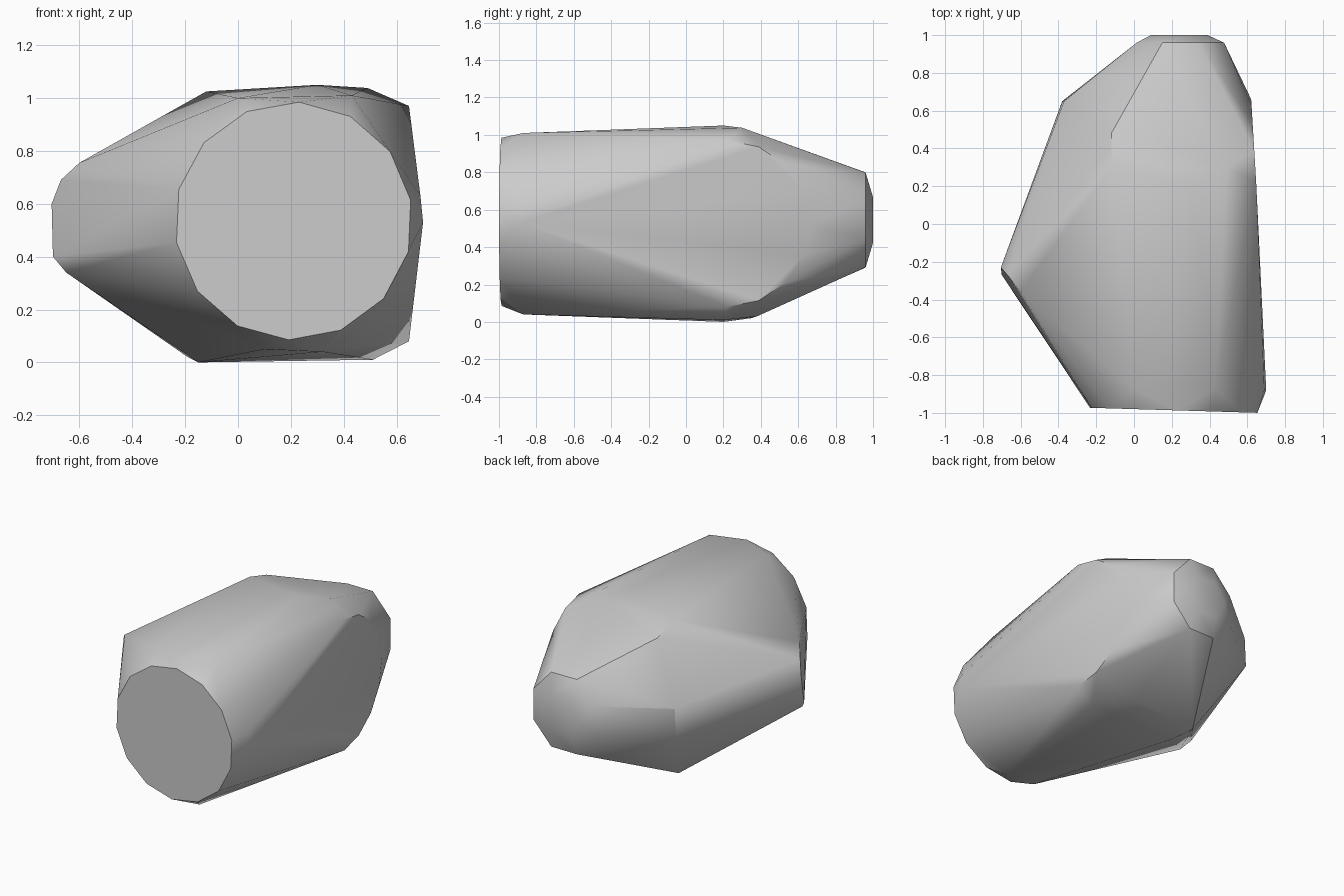
import bpy
import bmesh
from math import sin, cos, radians


def arc(centre, radii, start, end, count):
    """Evenly spaced points on an ellipse arc, as pairs of plane coordinates."""
    pairs = []
    for i in range(count):
        angle = radians(start + (end - start) * i / (count - 1))
        pairs.append((centre[0] + radii[0] * cos(angle),
                      centre[1] + radii[1] * sin(angle)))
    return pairs


def make_material(name, colour):
    material = bpy.data.materials.new(name)
    material.use_nodes = True
    material.diffuse_color = colour
    shader = material.node_tree.nodes["Principled BSDF"]
    shader.inputs["Base Color"].default_value = colour
    shader.inputs["Roughness"].default_value = 0.8
    return material


def make_hull(name, points, material):
    """Wrap the corner points in one closed convex stone surface."""
    mesh = bpy.data.meshes.new(name)
    bm = bmesh.new()
    for point in points:
        bm.verts.new(point)
    result = bmesh.ops.convex_hull(bm, input=bm.verts)
    unused = [item for item in result["geom_interior"]
              if isinstance(item, bmesh.types.BMVert)]
    bmesh.ops.delete(bm, geom=unused, context="VERTS")
    # Merge nearly level triangles into the broad cleaved facets
    bmesh.ops.dissolve_limit(bm, angle_limit=radians(2),
                             verts=bm.verts, edges=bm.edges)
    bmesh.ops.recalc_face_normals(bm, faces=bm.faces)
    bm.to_mesh(mesh)
    bm.free()
    stone = bpy.data.objects.new(name, mesh)
    bpy.context.collection.objects.link(stone)
    mesh.materials.append(material)
    bpy.context.view_layer.objects.active = stone
    stone.select_set(True)
    bpy.ops.object.shade_smooth_by_angle(angle=radians(30))
    return stone


cube = bpy.data.objects.get("Cube")
if cube:
    bpy.data.objects.remove(cube)

points = []

# Flat front face, turned very slightly to one side
for x, z in arc((0.21, 0.535), (0.45, 0.45), 10, 345, 14):
    points.append((x, -0.98 - x * 0.03, z))

# Narrow rim behind the front face
points += [(0, -0.87, 1), (0.43, -0.87, 1.01),
           (0.1, -0.87, 0.05), (0.32, -0.87, 0.04),
           (0.7, -0.88, 0.53), (0.69, -0.88, 0.63)]

# Broad left facet with a rounded rear edge
for y, z in arc((0.22, 0.525), (0.44, 0.445), -90, 90, 9):
    points.append((0.66 - y * 0.06, y, z))

# Blunt right tip
points += [(-0.7, -0.27, 0.4), (-0.705, -0.23, 0.6),
           (-0.67, -0.27, 0.69), (-0.6, -0.36, 0.755),
           (-0.65, -0.32, 0.34)]

# Top facet corners
points += [(-0.12, 0.3, 1.025), (0.3, 0.2, 1.05),
           (0.49, 0.3, 1.038), (-0.12, 0.48, 0.97)]

# Underside facet corners
points += [(-0.15, 0.2, 0), (-0.19, 0.35, 0.02),
           (0.3, 0.38, 0.03), (0.51, 0.2, 0.01)]

# Right rear shoulder
points += [(-0.38, 0.65, 0.42), (-0.37, 0.65, 0.62)]

# Rounded rear end: outer ring, then the nearly flat cap
for x, z in arc((0.245, 0.545), (0.25, 0.275), 22, 338, 8):
    points.append((x, 0.96, z))
for x, z in arc((0.24, 0.545), (0.15, 0.14), 0, 300, 6):
    points.append((x, 1, z))

stone_grey = make_material("stone_grey", (0.6, 0.6, 0.6, 1))
make_hull("boulder", points, stone_grey)
